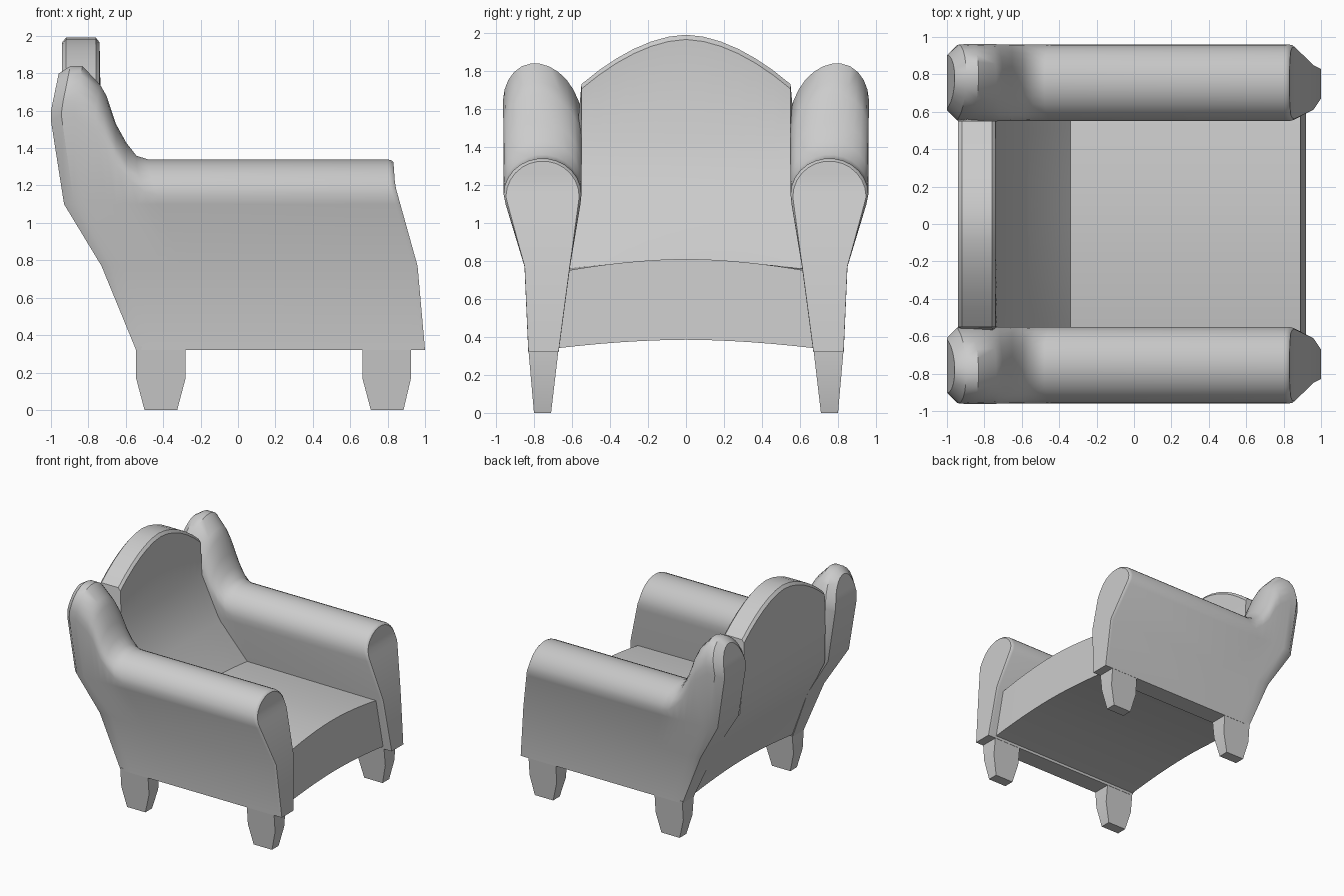
import bpy, bmesh, math

cube = bpy.data.objects.get("Cube")
if cube:
    bpy.data.objects.remove(cube, do_unlink=True)

grey = bpy.data.materials.new("plain_grey")
grey.use_nodes = True
grey.diffuse_color = (0.6, 0.6, 0.6, 1)
grey.node_tree.nodes["Principled BSDF"].inputs["Base Color"].default_value = (0.6, 0.6, 0.6, 1)


def lookup(table, z):
    """Linear interpolation in a list of (z, value)."""
    if z <= table[0][0]:
        return table[0][1]
    for (z0, v0), (z1, v1) in zip(table, table[1:]):
        if z <= z1:
            return v0 + (v1 - v0) * (z - z0) / (z1 - z0)
    return table[-1][1]


def loft(name, rings, angle, mirror=False, fold_caps=False):
    """Skin closed rings of equal length and close both ends."""
    bm = bmesh.new()
    rows = [[bm.verts.new(p) for p in ring] for ring in rings]
    n = len(rows[0])
    for a, b in zip(rows, rows[1:]):
        for i in range(n):
            j = (i + 1) % n
            bm.faces.new((a[i], a[j], b[j], b[i]))
    for end in (rows[0], rows[-1]):
        if fold_caps:
            for i in range(n // 2 - 1):
                bm.faces.new((end[i], end[i + 1], end[n - 2 - i], end[n - 1 - i]))
        else:
            bm.faces.new(end)
    bmesh.ops.recalc_face_normals(bm, faces=bm.faces)
    mesh = bpy.data.meshes.new(name)
    bm.to_mesh(mesh)
    bm.free()
    mesh.materials.append(grey)
    obj = bpy.data.objects.new(name, mesh)
    bpy.context.collection.objects.link(obj)
    if mirror:
        obj.modifiers.new("mirror", "MIRROR").use_axis = (False, True, False)
    bpy.ops.object.select_all(action="DESELECT")
    obj.select_set(True)
    bpy.context.view_layer.objects.active = obj
    bpy.ops.object.shade_smooth_by_angle(angle=math.radians(angle))
    return obj


# Rear and front outlines shared by the arms: (z, x)
REAR = [(0.32, -0.545), (0.77, -0.73), (1.1, -0.93), (1.3, -1.0), (1.6, -1.0), (1.84, -0.95)]
FRONT = [(0.32, 1.0), (0.77, 0.96), (1.2, 0.84), (1.34, 0.83)]


def arm_ring(t, top, squeeze):
    """Cross-section of an arm, t from rear to front, with its crest at top."""
    wing = (top - 1.34) / 0.5
    shoulder = 1.15 + 0.43 * wing
    outline = [(0.83, 0.32), (0.85, 0.77), (0.95, 1.1)]
    steps = 13
    for k in range(steps + 1):
        a = math.pi * k / steps
        outline.append((0.755 + 0.205 * math.cos(a) + 0.04 * wing * math.sin(a),
                        shoulder + (top - shoulder) * math.sin(a)))
    outline += [(0.555, 1.1), (0.61, 0.77), (0.67, 0.32)]
    ring = []
    for y, z in outline:
        x = lookup(REAR, z) * (1 - t) + lookup(FRONT, z) * t
        pull = squeeze if z > 0.9 else squeeze * 0.2
        ring.append((x, 0.755 + (y - 0.755) * (1 - pull), z))
    return ring


# Arms with the raised wings behind them: (t, crest height, squeeze)
stations = [(0, 1.80, 0.28), (0.03, 1.84, 0.02), (0.067, 1.84, 0), (0.13, 1.74, 0),
            (0.155, 1.68, 0), (0.19, 1.53, 0), (0.22, 1.43, 0), (0.25, 1.36, 0),
            (0.285, 1.34, 0), (0.985, 1.34, 0), (0.995, 1.335, 0.02), (1, 1.325, 0.06)]
loft("arms", [arm_ring(*s) for s in stations], 35, mirror=True, fold_caps=True)

# Seat and backrest in one profile swept across: (x, z, half width, bow in z)
profile = [(0.92, 0.385, 0.68, -0.045), (0.89, 0.81, 0.62, -0.06), (-0.34, 0.8, 0.62, -0.04),
           (-0.56, 1.07, 0.575, 0), (-0.73, 1.43, 0.55, 0), (-0.74, 1.965, 0.55, -0.26),
           (-0.76, 1.99, 0.55, -0.26), (-0.92, 1.99, 0.55, -0.26), (-0.94, 1.965, 0.55, -0.26),
           (-0.94, 1.4, 0.56, 0), (-0.92, 1.1, 0.58, 0), (-0.73, 0.77, 0.64, 0),
           (-0.545, 0.385, 0.68, -0.045)]
count = 12
body = []
for k in range(count + 1):
    u = 2 * k / count - 1
    body.append([(x, u * w, z + bow * abs(u) ** 1.8) for x, z, w, bow in profile])
loft("seat_and_backrest", body, 35)


# Tapered legs: (z, rear x, front x, inner y, outer y)
def legs(name, levels):
    rings = [[(x0, y0, z), (x1, y0, z), (x1, y1, z), (x0, y1, z)]
             for z, x0, x1, y0, y1 in levels]
    loft(name, rings, 15, mirror=True)


legs("rear_legs", [(0, -0.5, -0.325, 0.71, 0.8), (0.17, -0.545, -0.28, 0.69, 0.815),
                   (0.34, -0.545, -0.28, 0.67, 0.83)])
legs("front_legs", [(0, 0.71, 0.885, 0.71, 0.8), (0.17, 0.665, 0.925, 0.69, 0.815),
                    (0.34, 0.665, 0.925, 0.67, 0.83)])
